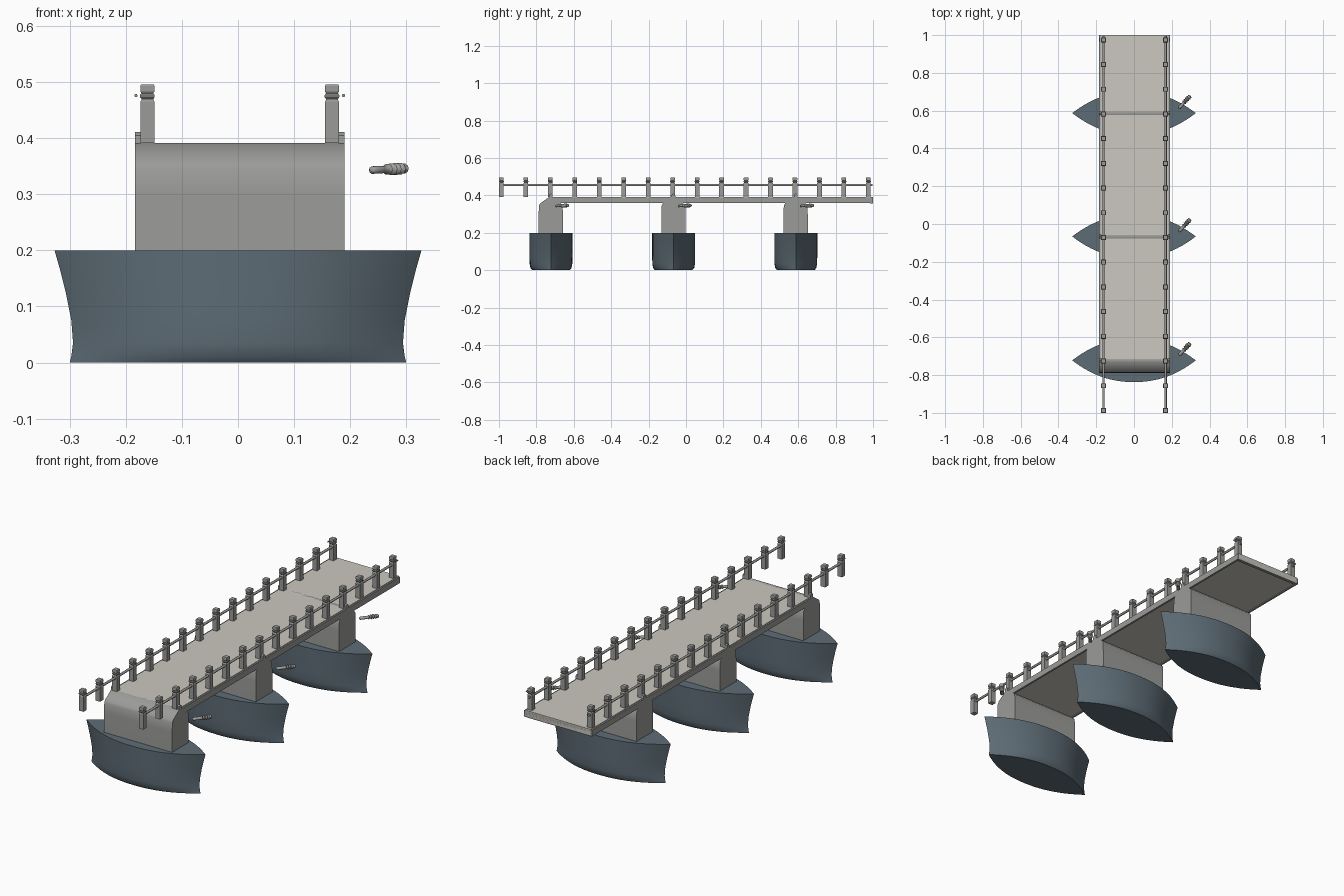
import bpy, bmesh, math
from mathutils import Vector

if "Cube" in bpy.data.objects:
    bpy.data.objects.remove(bpy.data.objects["Cube"])

CX = 0.003
BOATS = (-0.722, -0.066, 0.587)


def material(name, rgb):
    m = bpy.data.materials.new(name)
    m.diffuse_color = (*rgb, 1)
    m.use_nodes = True
    m.node_tree.nodes["Principled BSDF"].inputs["Base Color"].default_value = m.diffuse_color
    return m


HULL = material("blue_grey_paint", (0.11, 0.15, 0.18))
DECK = material("pale_planks", (0.6, 0.58, 0.53))
STONE = material("grey_wood", (0.33, 0.33, 0.32))


def finish(name, bm, mat, smooth=None):
    bmesh.ops.recalc_face_normals(bm, faces=bm.faces)
    me = bpy.data.meshes.new(name)
    bm.to_mesh(me)
    bm.free()
    ob = bpy.data.objects.new(name, me)
    bpy.context.collection.objects.link(ob)
    me.materials.append(mat)
    if smooth:
        bpy.ops.object.select_all(action='DESELECT')
        ob.select_set(True)
        bpy.context.view_layer.objects.active = ob
        bpy.ops.object.shade_smooth_by_angle(angle=math.radians(smooth))
    return ob


def loft(bm, rings):
    """Skin a stack of equal-length rings and cap both ends."""
    vs = [[bm.verts.new(p) for p in r] for r in rings]
    n = len(vs[0])
    for a, b in zip(vs, vs[1:]):
        for i in range(n):
            j = (i + 1) % n
            bm.faces.new((a[i], a[j], b[j], b[i]))
    bm.faces.new(vs[0][::-1])
    bm.faces.new(vs[-1])


def box(name, x0, x1, y0, y1, z0, z1, mat):
    bm = bmesh.new()
    loft(bm, [[(x0, y0, z), (x1, y0, z), (x1, y1, z), (x0, y1, z)] for z in (z0, z1)])
    return finish(name, bm, mat)


def copy(ob, name, x=0, y=0):
    c = ob.copy()
    c.name = name
    c.location = (x, y, 0)
    bpy.context.collection.objects.link(c)
    return c


def rod(name, x, y0, y1, z, r):
    bm = bmesh.new()
    loft(bm, [[(x + r * math.cos(a), y, z + r * math.sin(a))
               for a in (math.tau * k / 8 for k in range(8))] for y in (y0, y1)])
    return finish(name, bm, STONE, 50)


# pontoon hull: pointed lens outline lofted upward with flared ends
def lens(length, width, z):
    ts = [math.sin(math.pi / 2 * (k / 12 - 1)) for k in range(25)]
    front = [(t * length, -width * (1 - abs(t) ** 2.2), z) for t in ts]
    return front + [(x, -y, z) for x, y, _ in front[-2:0:-1]]


bm = bmesh.new()
loft(bm, [lens(l, w, z) for l, w, z in (
    (0.300, 0.100, 0), (0.297, 0.110, 0.012), (0.294, 0.114, 0.035), (0.297, 0.115, 0.075),
    (0.307, 0.115, 0.125), (0.317, 0.115, 0.165), (0.327, 0.115, 0.2))])
hull = finish("hull", bm, HULL, 40)

# pier block between boat and deck, sloping up to a ridge
bm = bmesh.new()
section = [(-0.066, 0.195), (-0.066, 0.30), (-0.064, 0.345), (-0.058, 0.357), (-0.010, 0.391),
           (0.008, 0.391), (0.05, 0.359), (0.062, 0.345), (0.064, 0.30), (0.064, 0.195)]
loft(bm, [[(CX + x, y, z) for y, z in section] for x in (-0.187, 0.187)])
# raised horns at both ends of the ridge
for s in (-1, 1):
    loft(bm, [[(CX + s * x, y, z) for y, z in
               ((-0.014, 0.35), (-0.010, 0.405), (0, 0.411), (0.008, 0.405), (0.014, 0.35))]
              for x in (0.177, 0.187)])
pier = finish("pier", bm, STONE, 45)

# mooring cleat with a coil of rope, floating beside each deck side
bm = bmesh.new()
start, end = Vector((0.237, 0.025, 0.343)), Vector((0.298, 0.092, 0.346))
d = (end - start).normalized()
side = Vector((d.y, -d.x, 0))
up = Vector((0, 0, 1))
rings = []
for t, r in ((0, 0.003), (0.05, 0.007), (0.3, 0.007), (0.42, 0.006), (0.48, 0.010), (0.54, 0.006),
             (0.60, 0.011), (0.66, 0.007), (0.72, 0.011), (0.78, 0.007), (0.84, 0.011),
             (0.9, 0.007), (0.96, 0.009), (1, 0.003)):
    c = start.lerp(end, t)
    rings.append([c + side * (r * 1.3 * math.cos(a)) + up * (r * math.sin(a))
                  for a in (math.tau * k / 10 for k in range(10))])
loft(bm, rings)
rope = finish("rope_bundle", bm, STONE, 60)

for i, y in enumerate(BOATS):
    for ob in (hull, pier, rope):
        if i == 0:
            ob.location.y = y
        else:
            copy(ob, f"{ob.name}_{i + 1}", 0, y)

# deck and its edge beams
box("deck", CX - 0.18, CX + 0.18, -0.728, 1.0, 0.362, 0.391, DECK)
for s in (-1, 1):
    xs = sorted((CX + s * 0.177, CX + s * 0.187))
    box("edge_beam", *xs, -0.728, 1.0, 0.358, 0.388, STONE)
box("end_beam", CX - 0.18, CX + 0.18, 0.985, 1.0, 0.357, 0.386, STONE)

# square railing posts with grooved caps
bm = bmesh.new()
profile = [(0.0125, 0.391), (0.0125, 0.465), (0.0105, 0.468), (0.0105, 0.470), (0.013, 0.473),
           (0.013, 0.477), (0.0105, 0.480), (0.0125, 0.483), (0.0125, 0.493), (0.011, 0.496)]
loft(bm, [[(sx * r, sy * r, z) for sx, sy in ((-1, -1), (1, -1), (1, 1), (-1, 1))]
          for r, z in profile])
post = finish("post", bm, STONE)
for s in (-1, 1):
    px = CX + s * 0.1645
    for k in range(16):
        y = -0.987 + k * 0.1308
        if s < 0 and k == 0:
            post.location = (px, y, 0)
        else:
            copy(post, "post", px, y)
    # handrail, plus the small peg at its end
    rod("handrail", px, -0.987, 0.996, 0.455, 0.006)
    rod("rail_peg", CX + s * 0.185, 0.965, 0.985, 0.476, 0.003)
